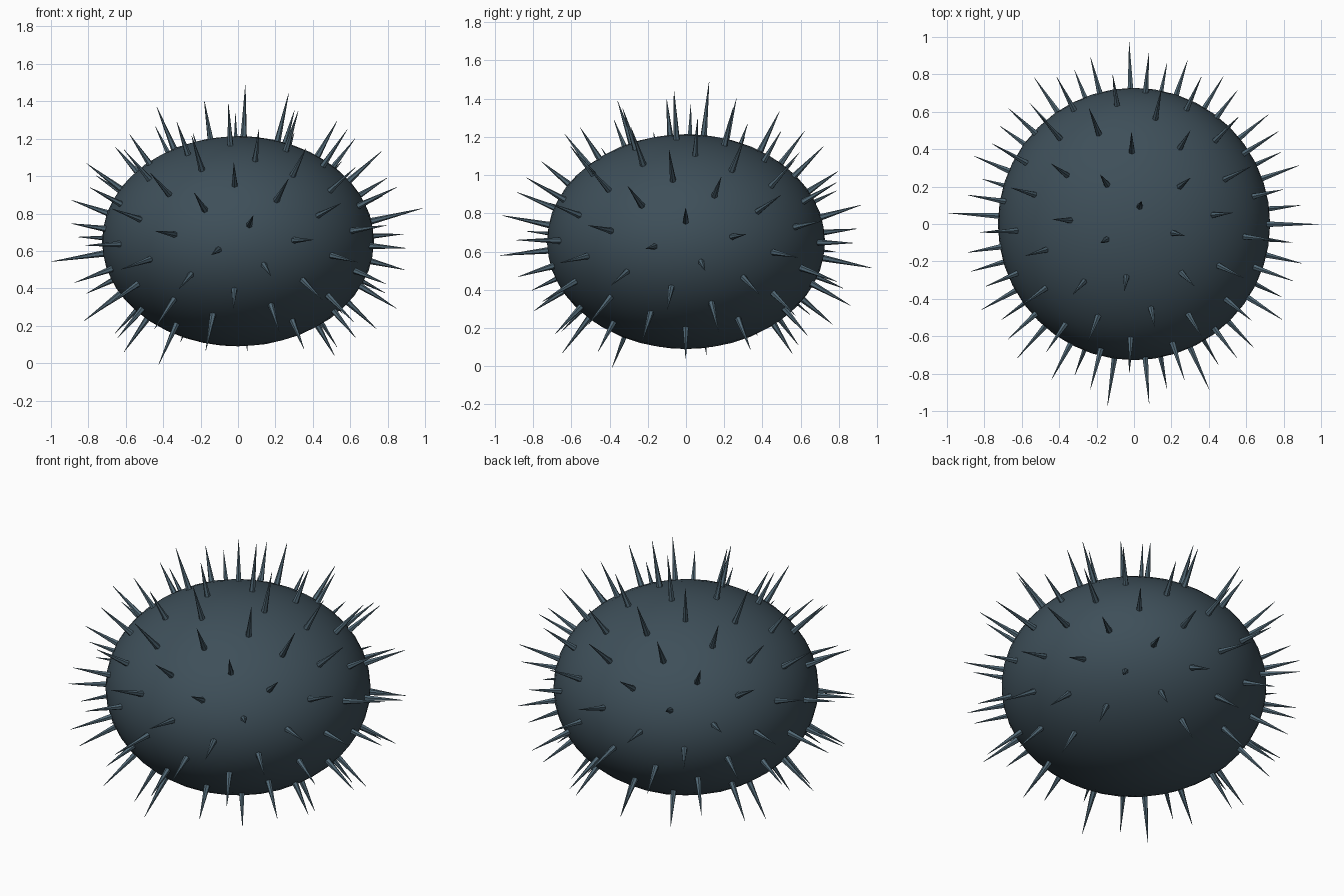
import bpy, bmesh, math, random
from mathutils import Vector, Matrix

if "Cube" in bpy.data.objects:
    bpy.data.objects.remove(bpy.data.objects["Cube"])

random.seed(4)
R, H, CZ = 0.728, 0.562, 0.652      # body radius, half height, centre height


def make_object(name, bm, color):
    mesh = bpy.data.meshes.new(name)
    bm.to_mesh(mesh)
    bm.free()
    mat = bpy.data.materials.new(name + "_colour")
    mat.diffuse_color = (*color, 1)
    mat.use_nodes = True
    mat.node_tree.nodes["Principled BSDF"].inputs["Base Color"].default_value = mat.diffuse_color
    mesh.materials.append(mat)
    obj = bpy.data.objects.new(name, mesh)
    bpy.context.collection.objects.link(obj)
    return obj


# squashed smooth body
bm = bmesh.new()
bmesh.ops.create_icosphere(bm, subdivisions=4, radius=1,
                           matrix=Matrix.Translation((0, 0, CZ)) @ Matrix.Diagonal((R, R, H, 1)))
for f in bm.faces:
    f.smooth = True
make_object("body", bm, (0.048, 0.078, 0.1))

# spines in a golden-angle spiral from the top, leaving the underside bare
known = {0: .28, 1: .2, 2: .26, 3: .23, 4: .23, 44: .28, 46: .25, 59: .26,
         61: .28, 63: .26, 95: .22, 97: .18, 98: .25, 99: .18}
bm = bmesh.new()
sink = 0.03
for i in range(100):
    z = 1 - (2 * i + 1) / 110
    r = math.sqrt(1 - z * z)
    a = math.radians(72) + 2.399 * i
    base = Vector((R * r * math.cos(a), R * r * math.sin(a), CZ + H * z))
    normal = Vector((r * math.cos(a) / R, r * math.sin(a) / R, z / H)).normalized()
    length = known.get(i, random.uniform(0.18, 0.245))
    depth = length + sink
    centre = base + normal * (length - sink) / 2
    rot = normal.to_track_quat('Z', 'Y').to_matrix().to_4x4()
    bmesh.ops.create_cone(bm, cap_ends=True, segments=6, radius1=0.019, radius2=0.001,
                          depth=depth, matrix=Matrix.Translation(centre) @ rot)
make_object("spines", bm, (0.08, 0.135, 0.175))
